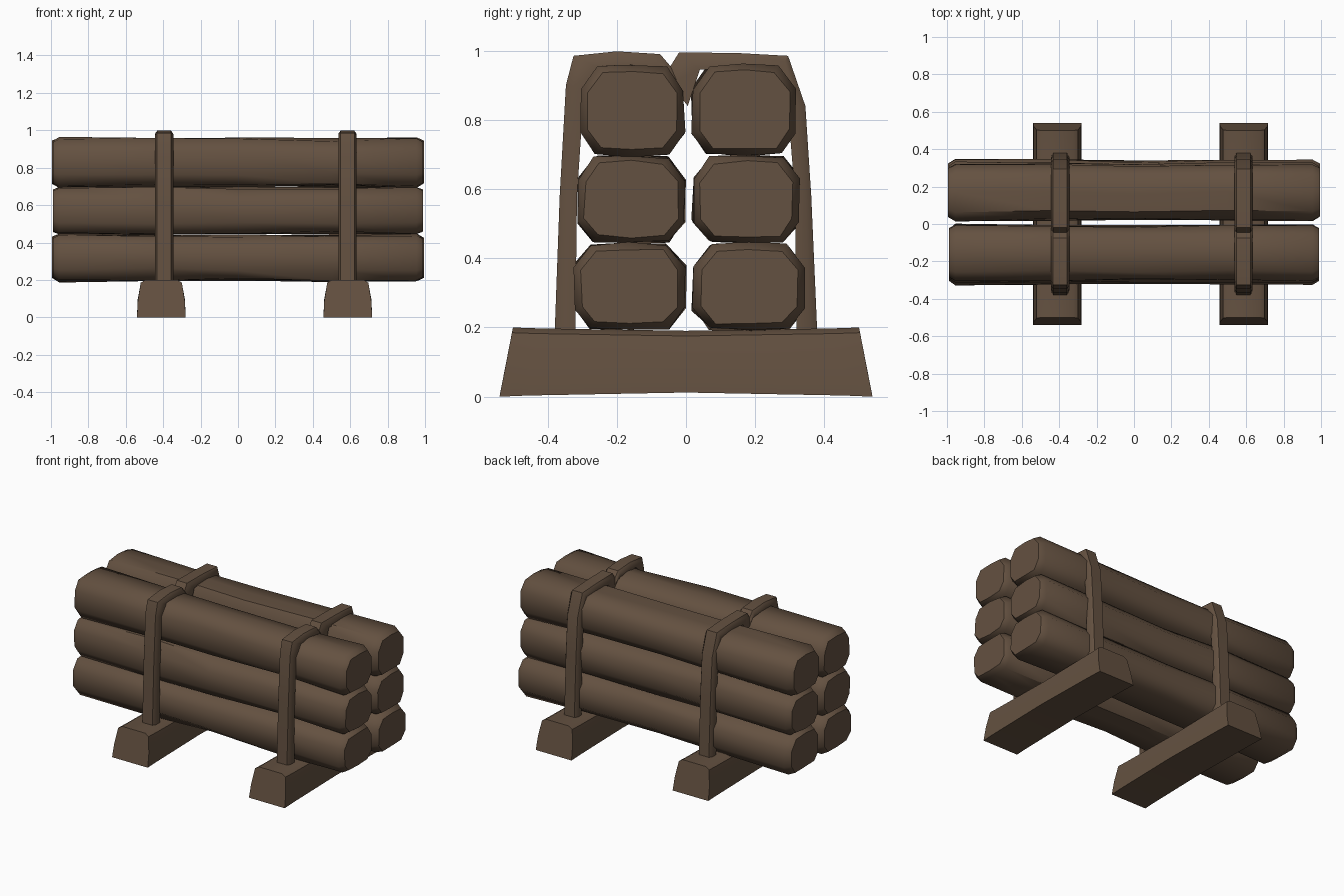
import bpy, bmesh, math, random
from mathutils import Vector

random.seed(4)
if "Cube" in bpy.data.objects:
    bpy.data.objects.remove(bpy.data.objects["Cube"])

wood = bpy.data.materials.new("brown wood")
wood.use_nodes = True
colour = (0.127, 0.082, 0.052, 1)
wood.diffuse_color = colour
wood.node_tree.nodes["Principled BSDF"].inputs["Base Color"].default_value = colour


def loft(name, rings, angle):
    """Skin a row of equal rings and close both ends."""
    bm = bmesh.new()
    rows = [[bm.verts.new(p) for p in ring] for ring in rings]
    n = len(rows[0])
    for a, b in zip(rows, rows[1:]):
        for i in range(n):
            j = (i + 1) % n
            bm.faces.new((a[i], a[j], b[j], b[i]))
    bm.faces.new(rows[0])
    bm.faces.new(rows[-1])
    bmesh.ops.recalc_face_normals(bm, faces=bm.faces)
    mesh = bpy.data.meshes.new(name)
    bm.to_mesh(mesh)
    bm.free()
    mesh.materials.append(wood)
    obj = bpy.data.objects.new(name, mesh)
    bpy.context.collection.objects.link(obj)
    bpy.ops.object.select_all(action="DESELECT")
    obj.select_set(True)
    bpy.context.view_layer.objects.active = obj
    bpy.ops.object.shade_smooth_by_angle(angle=math.radians(angle))
    return obj


# Squared-off log section, in half widths
SECTION = [(1, -0.5), (1, 0.45), (0.68, 0.95), (0, 1), (-0.68, 0.95),
           (-1, 0.45), (-1, -0.5), (-0.7, -0.95), (0, -1), (0.7, -0.95)]


def log(name, y, z, half_y, half_z):
    end = random.uniform(0.985, 1.0)
    stations = [(-end, 0.86), (-0.955, 1), (-0.45, 0.98), (0.0, 0.95),
                (0.5, 0.95), (0.955, 1), (end, 0.86)]
    rings = []
    for x, s in stations:
        wobble = 0.004 if abs(x) > 0.9 else 0.008
        rings.append([Vector((x, y + a * half_y * s + random.uniform(-wobble, wobble),
                              z + b * half_z * s + random.uniform(-wobble, wobble)))
                      for a, b in SECTION])
    loft(name, rings, 50)


# Six stacked logs: three rows, front and back
for row, (z, half_z, half_y) in enumerate([(0.318, 0.128, 0.162),
                                           (0.57, 0.128, 0.155),
                                           (0.828, 0.133, 0.15)]):
    log(f"front_log_{row + 1}", -0.163 + 0.004 * row, z, half_y, half_z)
    log(f"back_log_{row + 1}", 0.182 - 0.007 * row, z, half_y, half_z)

# Strap path: outer y, z and inner y, z
STRAP = [(-0.38, 0.17, -0.32, 0.17), (-0.365, 0.58, -0.315, 0.58),
         (-0.347, 0.9, -0.295, 0.88), (-0.325, 0.985, -0.25, 0.95),
         (-0.2, 0.998, -0.18, 0.95), (-0.075, 0.99, -0.08, 0.95),
         (-0.045, 0.955, 0.005, 0.84), (-0.02, 0.995, 0.04, 0.945),
         (0.15, 0.993, 0.15, 0.945), (0.295, 0.985, 0.27, 0.94),
         (0.345, 0.84, 0.295, 0.83), (0.362, 0.58, 0.315, 0.58),
         (0.38, 0.17, 0.32, 0.17)]

for side, x in (("right", -0.395), ("left", 0.585)):
    # Sleeper beam with sloped ends and softened edges
    cx = x + 0.002 - 0.017 * (x < 0)
    half = [(-0.13, 0.005), (-0.126, 0.09), (-0.11, 0.185), (-0.085, 0.2),
            (0.085, 0.2), (0.11, 0.185), (0.126, 0.09), (0.13, 0.005)]
    rings = []
    for t in (-1, -0.85, 0, 0.85, 1):
        sag = 0.012 * (1 - t * t)
        rings.append([Vector((cx + a, t * (0.54 - 0.2 * b),
                              b + (sag - 0.005 if b < 0.1 else -0.8 * sag)))
                      for a, b in half])
    loft(f"{side}_sleeper", rings, 40)

    # Strap wrapped over both stacks
    rings = []
    for oy, oz, iy, iz in STRAP:
        my, mz = oy * 0.65 + iy * 0.35, oz * 0.65 + iz * 0.35
        w = 0.049
        rings.append([Vector(p) for p in (
            (x - w, iy, iz), (x - w, my, mz), (x - w * 0.75, oy, oz),
            (x + w * 0.75, oy, oz), (x + w, my, mz), (x + w, iy, iz))])
    loft(f"{side}_strap", rings, 40)
